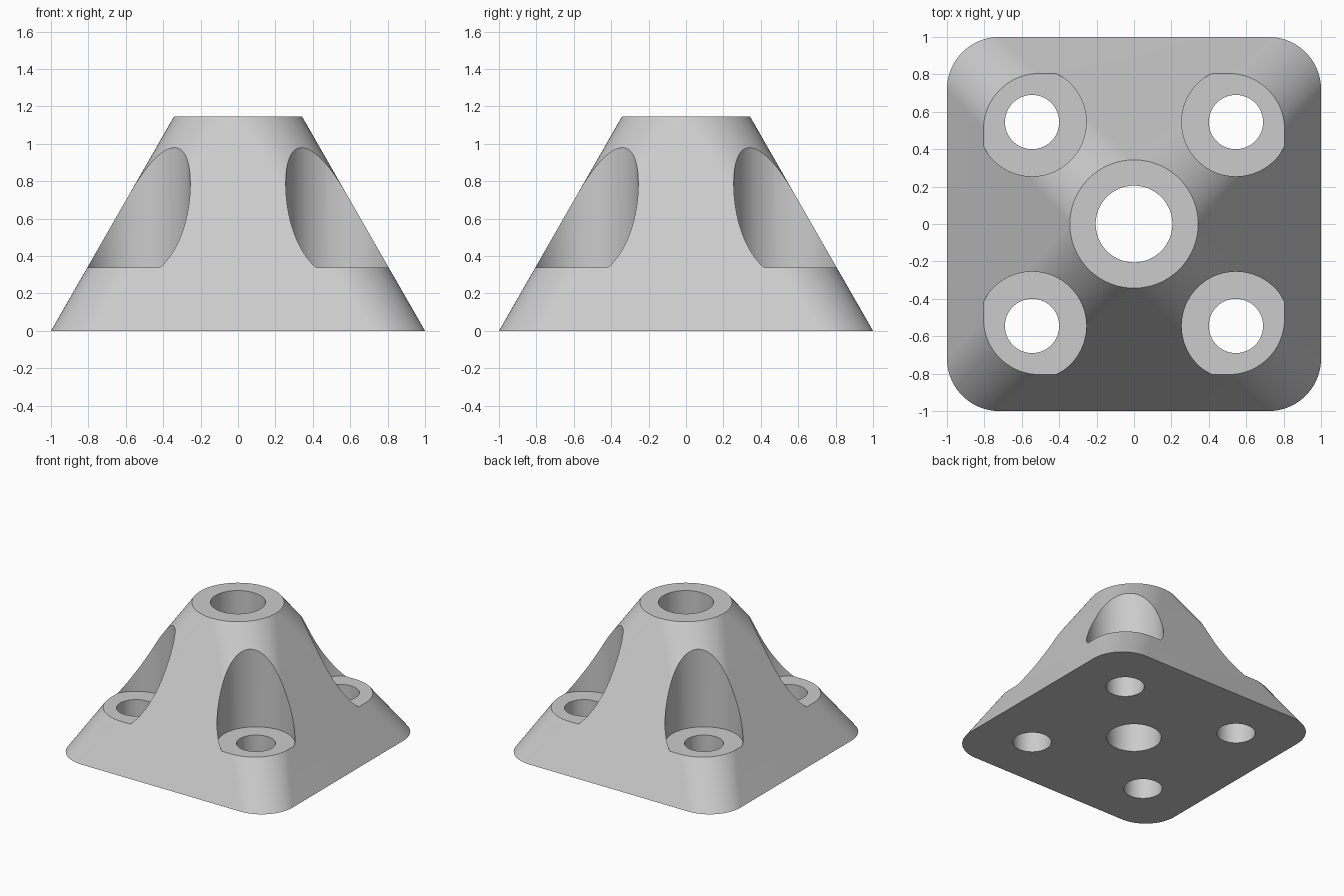
import bpy, bmesh, math

if "Cube" in bpy.data.objects:
    bpy.data.objects.remove(bpy.data.objects["Cube"], do_unlink=True)

HEIGHT, HALF, CORNER, TOP_R = 1.145, 1.0, 0.28, 0.343
BOLT, BOLT_R, SEAT_R, SEAT_Z = 0.545, 0.145, 0.29, 0.34
BORE_R = 0.205
STEPS = 24  # segments per quarter turn

grey = bpy.data.materials.new("light grey")
grey.use_nodes = True
colour = (0.6, 0.6, 0.6, 1)
grey.diffuse_color = colour
grey.node_tree.nodes["Principled BSDF"].inputs["Base Color"].default_value = colour


def add_object(name, bm):
    bmesh.ops.recalc_face_normals(bm, faces=bm.faces)
    mesh = bpy.data.meshes.new(name)
    bm.to_mesh(mesh)
    bm.free()
    mesh.materials.append(grey)
    obj = bpy.data.objects.new(name, mesh)
    bpy.context.collection.objects.link(obj)
    return obj


def cut_cylinder(body, x, y, radius, bottom):
    """Remove a vertical cylinder from the body, from bottom upwards."""
    bm = bmesh.new()
    depth = HEIGHT + 0.2 - bottom
    bmesh.ops.create_cone(bm, cap_ends=True, segments=4 * STEPS, depth=depth,
                          radius1=radius, radius2=radius)
    bmesh.ops.translate(bm, verts=bm.verts, vec=(x, y, bottom + depth / 2))
    cutter = add_object("hole_cutter", bm)
    cutter.hide_render = True
    mod = body.modifiers.new("hole", "BOOLEAN")
    mod.operation, mod.solver, mod.object = "DIFFERENCE", "EXACT", cutter
    bpy.ops.object.modifier_apply(modifier=mod.name)
    bpy.data.objects.remove(cutter, do_unlink=True)


# Body: rounded square base tapering to a round top
bm = bmesh.new()
base, top = [], []
for quarter in range(4):
    middle = math.radians(45 + 90 * quarter)
    reach = (HALF - CORNER) * math.sqrt(2)
    cx, cy = reach * math.cos(middle), reach * math.sin(middle)
    for i in range(STEPS + 1):
        a = math.pi / 2 * (quarter + i / STEPS)
        c, s = math.cos(a), math.sin(a)
        base.append(bm.verts.new((cx + CORNER * c, cy + CORNER * s, 0)))
        if i < STEPS:
            top.append(bm.verts.new((TOP_R * c, TOP_R * s, HEIGHT)))
bm.faces.new(base)
bm.faces.new(top)
for quarter in range(4):
    b, t = quarter * (STEPS + 1), quarter * STEPS
    for i in range(STEPS):  # conical corner
        bm.faces.new((base[b + i], base[b + i + 1],
                      top[(t + i + 1) % len(top)], top[t + i]))
    # flat triangular side
    bm.faces.new((base[b + STEPS], base[(b + STEPS + 1) % len(base)],
                  top[(t + STEPS) % len(top)]))
body = add_object("mount_body", bm)
bpy.context.view_layer.objects.active = body
body.select_set(True)

# Central bore, then a screw hole and a recessed seat at each corner
cut_cylinder(body, 0, 0, BORE_R, -0.1)
for sx in (-1, 1):
    for sy in (-1, 1):
        cut_cylinder(body, sx * BOLT, sy * BOLT, SEAT_R, SEAT_Z)
        cut_cylinder(body, sx * BOLT, sy * BOLT, BOLT_R, -0.1)

bpy.ops.object.shade_smooth_by_angle(angle=math.radians(25))
